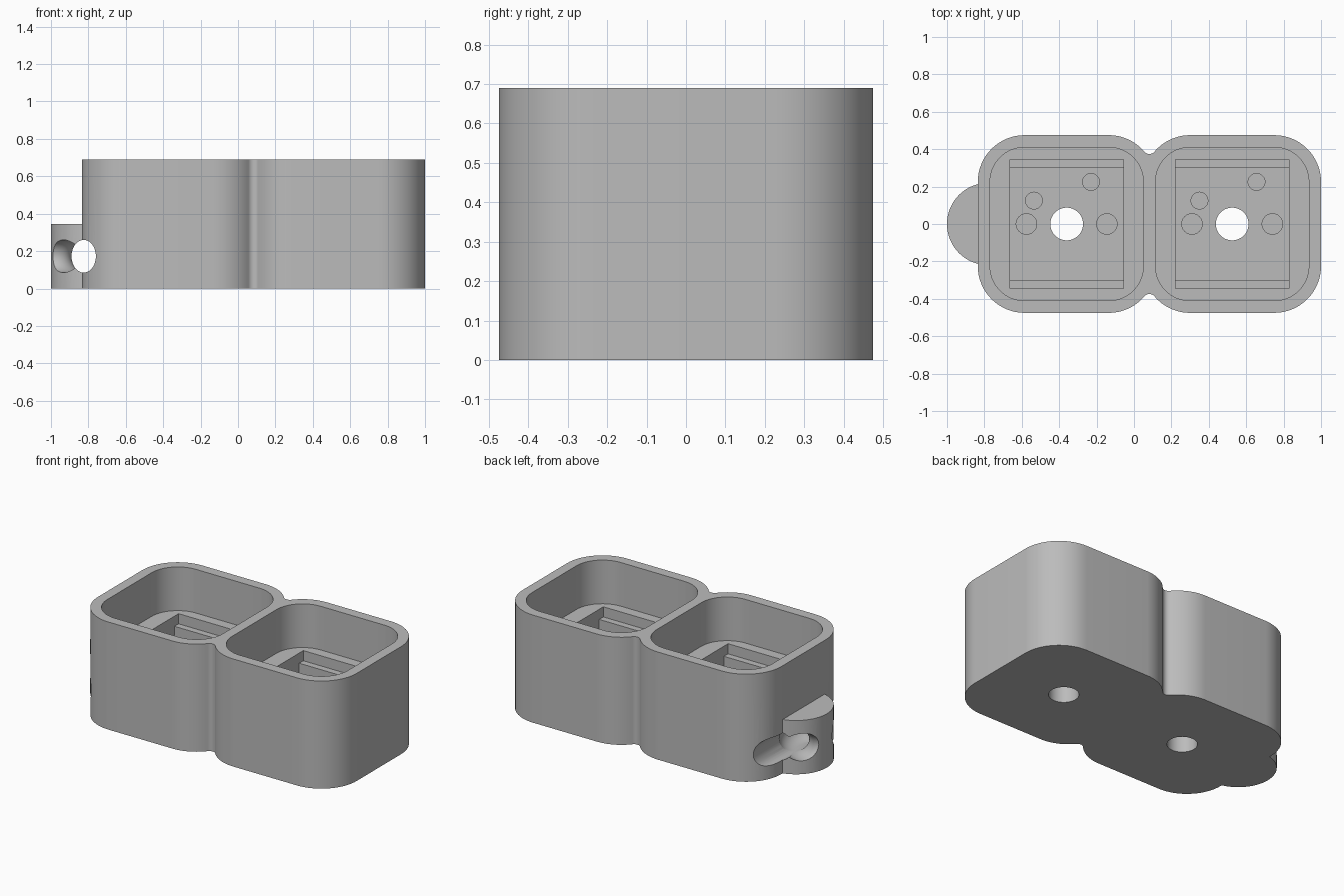
import bpy, bmesh
from math import cos, sin, pi, radians, sqrt, atan2
from mathutils import Matrix

cube = bpy.data.objects.get("Cube")
if cube:
    bpy.data.objects.remove(cube, do_unlink=True)

HEIGHT = 0.69
CELLS = (-0.36, 0.525)            # x centre of each cell
HALF, CORNER = 0.475, 0.25        # outer cell size
FLOOR, LEDGE, BASE, PIN_END = 0.41, 0.345, 0.195, 0.05
TAB_H = 0.345
TUBE = 0.0875                     # ring tunnel radius

grey = bpy.data.materials.new("mid grey")
grey.use_nodes = True
grey.diffuse_color = (0.5, 0.5, 0.5, 1)
grey.node_tree.nodes["Principled BSDF"].inputs["Base Color"].default_value = (0.5, 0.5, 0.5, 1)


def finish(name, bm):
    bmesh.ops.recalc_face_normals(bm, faces=bm.faces)
    mesh = bpy.data.meshes.new(name)
    bm.to_mesh(mesh)
    bm.free()
    mesh.materials.append(grey)
    obj = bpy.data.objects.new(name, mesh)
    bpy.context.collection.objects.link(obj)
    return obj


def prism(name, outline, z0, z1):
    bm = bmesh.new()
    face = bm.faces.new([bm.verts.new((x, y, z0)) for x, y in outline])
    top = bmesh.ops.extrude_face_region(bm, geom=[face])["geom"]
    verts = [v for v in top if isinstance(v, bmesh.types.BMVert)]
    bmesh.ops.translate(bm, verts=verts, vec=(0, 0, z1 - z0))
    return finish(name, bm)


def arc(cx, cy, r, a0, a1, n=16):
    angles = [a0 + (a1 - a0) * i / n for i in range(n + 1)]
    return [(cx + r * cos(a), cy + r * sin(a)) for a in angles]


def rounded_square(cx, half, r):
    k, pts = half - r, []
    for i, (sx, sy) in enumerate(((1, 1), (-1, 1), (-1, -1), (1, -1))):
        pts += arc(cx + sx * k, sy * k, r, i * pi / 2, (i + 1) * pi / 2)
    return pts


def rectangle(cx, hx, hy):
    return [(cx - hx, -hy), (cx + hx, -hy), (cx + hx, hy), (cx - hx, hy)]


def circle(cx, cy, r, n=48):
    return arc(cx, cy, r, 0, 2 * pi, n)[:-1]


def torus(name, cx, cz, major, minor, n=64, m=32):
    bm = bmesh.new()
    rings = []
    for i in range(n):
        a = 2 * pi * i / n
        rings.append([bm.verts.new((cx + (major + r) * cos(a), (major + r) * sin(a), cz + z))
                      for r, z in circle(0, 0, minor, m)])
    for i in range(n):
        p, q = rings[i], rings[(i + 1) % n]
        for j in range(m):
            k = (j + 1) % m
            bm.faces.new((p[j], q[j], q[k], p[k]))
    return finish(name, bm)


def combine(target, tool, operation):
    mod = target.modifiers.new(tool.name, "BOOLEAN")
    mod.operation, mod.solver, mod.object = operation, "EXACT", tool
    bpy.context.view_layer.objects.active = target
    bpy.ops.object.modifier_apply(modifier=mod.name)
    bpy.data.objects.remove(tool, do_unlink=True)


# Body outline: two rounded cells joined by small filleted necks
k = HALF - CORNER
left, right = CELLS
neck_x, neck_r = (left + right) / 2, 0.035
gap = neck_x - (left + k)
rise = sqrt((CORNER + neck_r) ** 2 - gap ** 2)
t = atan2(rise, gap)
half_outline = (arc(right + k, k, CORNER, 0, pi / 2)
                + arc(right - k, k, CORNER, pi / 2, pi - t)
                + arc(neck_x, k + rise, neck_r, -t, t - pi)[1:-1]
                + arc(left + k, k, CORNER, t, pi / 2)
                + arc(left - k, k, CORNER, pi / 2, pi))
body = prism("double_socket_holder", half_outline + [(x, -y) for x, y in reversed(half_outline)], 0, HEIGHT)

# Round ring tab on the side
combine(body, prism("ring_tab", circle(-0.78, 0, 0.22, 64), 0, TAB_H), "UNION")

# Pocket, stepped socket, centre hole and pin holes in each cell
PINS = ((-0.215, 0, 0.055), (0.215, 0, 0.055), (-0.175, 0.125, 0.045), (0.13, 0.225, 0.045))
for cx in CELLS:
    combine(body, prism("pocket", rounded_square(cx, 0.41, 0.185), FLOOR, HEIGHT + 0.1), "DIFFERENCE")
    combine(body, prism("clip_opening", rectangle(cx, 0.303, 0.345), LEDGE, FLOOR + 0.1), "DIFFERENCE")
    combine(body, prism("socket", rectangle(cx, 0.303, 0.303), BASE, FLOOR + 0.1), "DIFFERENCE")
    combine(body, prism("centre_hole", circle(cx, 0, 0.0875), -0.1, BASE + 0.1), "DIFFERENCE")
    for px, py, r in PINS:
        combine(body, prism("pin_hole", circle(cx + px, py, r, 32), PIN_END, BASE + 0.1), "DIFFERENCE")

# Ring tunnel: curved channel around the tab post plus a straight passage
mid = TAB_H / 2
combine(body, torus("ring_channel", -0.963, mid, 0.16, TUBE), "DIFFERENCE")
passage = prism("ring_passage", [(x * 0.065, y * TUBE) for x, y in circle(0, 0, 1)], -0.6, 0.6)
passage.data.transform(Matrix.Translation((-0.825, 0, mid)) @ Matrix.Rotation(pi / 2, 4, "X"))
combine(body, passage, "DIFFERENCE")

# Smooth curved walls, sharp rims
bpy.ops.object.select_all(action="DESELECT")
body.select_set(True)
bpy.context.view_layer.objects.active = body
bpy.ops.object.shade_smooth_by_angle(angle=radians(30))
